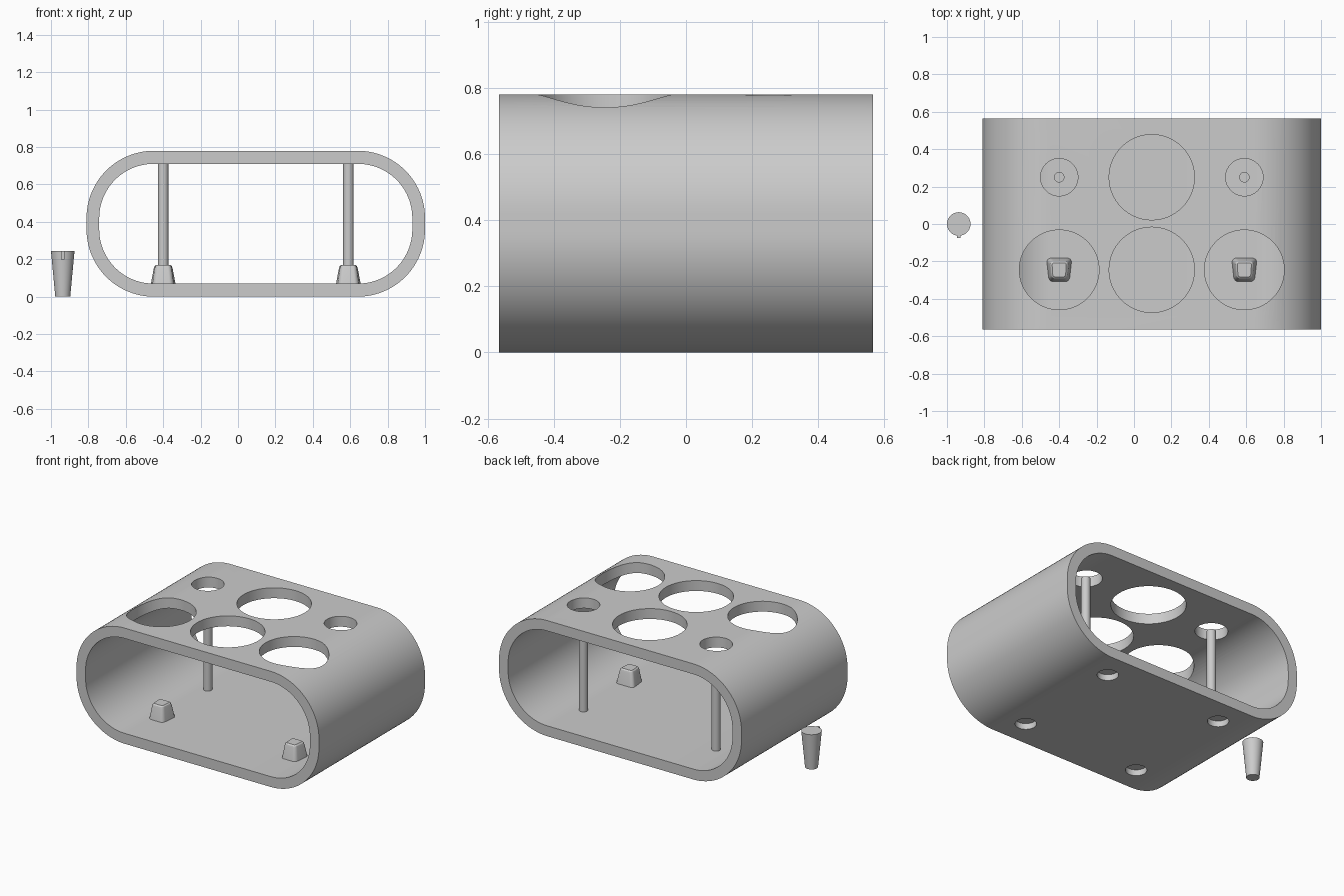
import bpy, bmesh, math

if "Cube" in bpy.data.objects:
    bpy.data.objects.remove(bpy.data.objects["Cube"])

MID_X = 0.095          # centre of the housing
POST_X = 0.495         # side offset of posts, pegs and outer holes

grey = bpy.data.materials.new("plain grey")
grey.diffuse_color = (0.6, 0.6, 0.6, 1)
grey.use_nodes = True
grey.node_tree.nodes["Principled BSDF"].inputs["Base Color"].default_value = grey.diffuse_color


def finish(name, bm, smooth=True):
    """Turn a bmesh into a named grey object."""
    bmesh.ops.recalc_face_normals(bm, faces=bm.faces)
    me = bpy.data.meshes.new(name)
    bm.to_mesh(me)
    bm.free()
    me.materials.append(grey)
    ob = bpy.data.objects.new(name, me)
    bpy.context.collection.objects.link(ob)
    if smooth:
        shade(ob)
    return ob


def shade(ob):
    bpy.ops.object.select_all(action='DESELECT')
    ob.select_set(True)
    bpy.context.view_layer.objects.active = ob
    bpy.ops.object.shade_smooth_by_angle(angle=math.radians(30))


def rounded_rect(w, h, r, n):
    """Outline of a rounded rectangle with half sizes w, h."""
    pts = []
    for q, (sx, sy) in enumerate([(1, 1), (-1, 1), (-1, -1), (1, -1)]):
        for i in range(n + 1):
            a = math.pi / 2 * (q + i / n)
            pts.append((sx * (w - r) + r * math.cos(a), sy * (h - r) + r * math.sin(a)))
    return pts


def loft(bm, rings, caps=True):
    """Bridge equal rings of points, closing the ends if asked."""
    vs = [[bm.verts.new(p) for p in ring] for ring in rings]
    n = len(vs[0])
    pairs = list(zip(vs, vs[1:])) if caps else list(zip(vs, vs[1:] + vs[:1]))
    for a, b in pairs:
        for i in range(n):
            bm.faces.new((a[i], a[(i + 1) % n], b[(i + 1) % n], b[i]))
    if caps:
        bm.faces.new(vs[0])
        bm.faces.new(vs[-1])


def cone(name, x, y, z0, z1, r0, r1, seg=48, smooth=True):
    bm = bmesh.new()
    loft(bm, [[(x + r * math.cos(2 * math.pi * i / seg), y + r * math.sin(2 * math.pi * i / seg), z)
               for i in range(seg)] for z, r in ((z0, r0), (z1, r1))])
    return finish(name, bm, smooth)


# Housing: a rounded tube running front to back
outer = rounded_rect(0.905, 0.39, 0.36, 24)
inner = rounded_rect(0.837, 0.32, 0.29, 24)
bm = bmesh.new()
loft(bm, [[(MID_X + x, y, 0.39 + z) for x, z in prof]
          for prof, y in ((outer, -0.565), (outer, 0.565), (inner, 0.565), (inner, -0.565))], caps=False)
housing = finish("housing", bm, smooth=False)

# Round holes in the top, blind foot recesses underneath
holes = [(0, 0.25, 0.228), (0, -0.245, 0.228)]
for s in (-1, 1):
    holes += [(s * POST_X, -0.245, 0.213), (s * POST_X, 0.25, 0.1)]
cutters = [cone("hole_cutter", MID_X + x, y, 0.5, 1.0, r, r, 64, False) for x, y, r in holes]
cutters += [cone("recess_cutter", MID_X + sx * 0.435, sy * 0.385, -0.1, 0.04, 0.065, 0.065, 40, False)
            for sx in (-1, 1) for sy in (-1, 1)]
bpy.context.view_layer.objects.active = housing
for c in cutters:
    mod = housing.modifiers.new("cut", 'BOOLEAN')
    mod.operation = 'DIFFERENCE'
    mod.solver = 'EXACT'
    mod.object = c
    bpy.ops.object.modifier_apply(modifier=mod.name)
for c in cutters:
    bpy.data.objects.remove(c, do_unlink=True)
shade(housing)

# Posts and tapered pegs on the floor
for s, side in ((-1, "left"), (1, "right")):
    x = MID_X + s * POST_X
    cone(side + "_post", x, 0.25, 0.065, 0.71, 0.028, 0.028, 32)
    bm = bmesh.new()
    rings = []
    for z, w, r in ((0.065, 0.062, 0.025), (0.15, 0.048, 0.02), (0.163, 0.044, 0.018), (0.17, 0.036, 0.012)):
        # the front of each peg is slightly narrower than its back
        rings.append([(x + px * (1 + 1.8 * py), -0.245 + py, z) for px, py in rounded_rect(w, w * 1.04, r, 6)])
    loft(bm, rings)
    finish(side + "_peg", bm)

# Loose tapered plug with a small key rib at the front
cone("plug", -0.937, 0, 0, 0.245, 0.04, 0.063)
bm = bmesh.new()
loft(bm, [[(-0.937 + sx * 0.009, y, z) for sx, y in ((-1, -0.05), (1, -0.05), (1, -0.075), (-1, -0.075))]
          for z in (0.2, 0.245)])
finish("plug_rib", bm)
